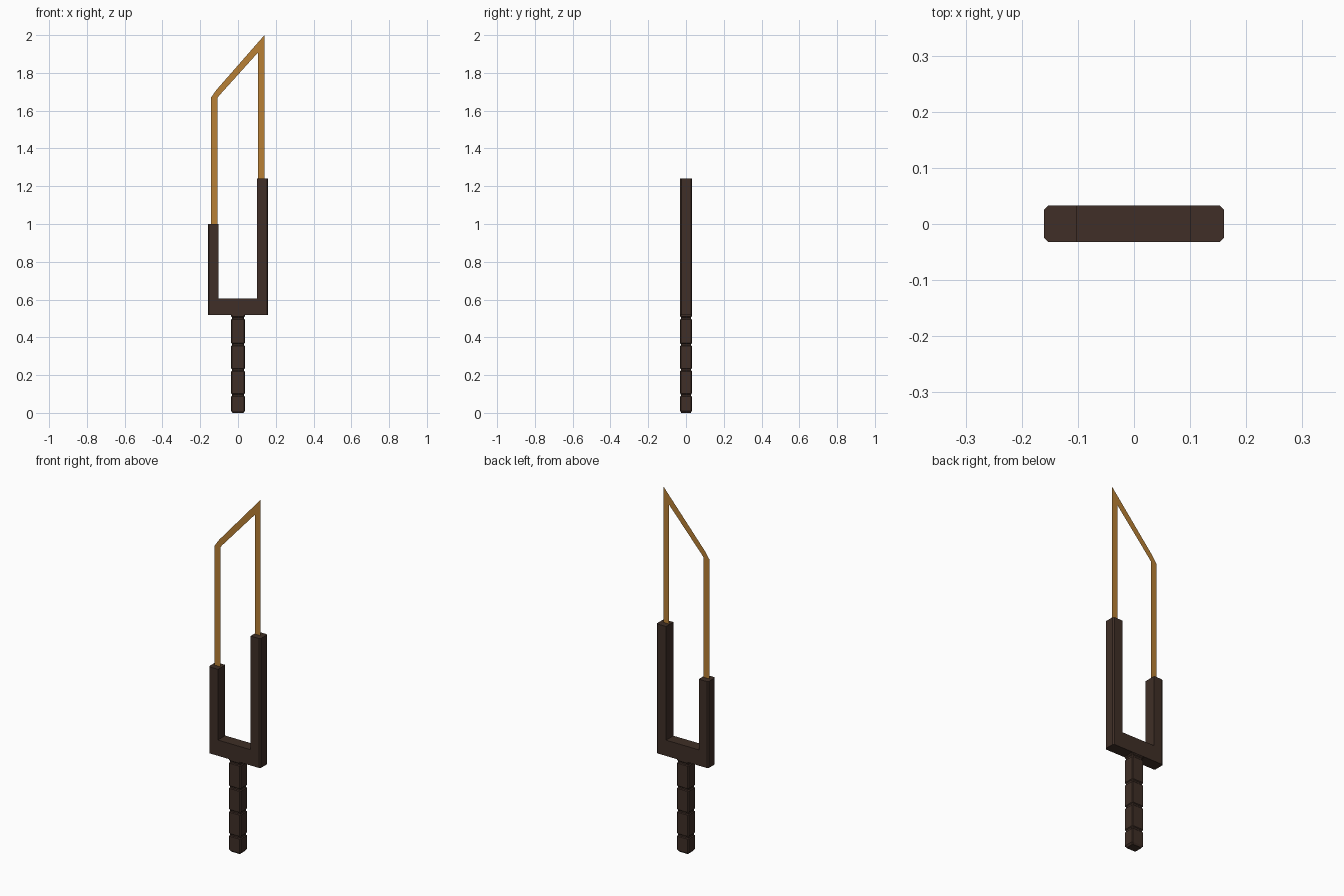
import bpy, bmesh

if "Cube" in bpy.data.objects:
    bpy.data.objects.remove(bpy.data.objects["Cube"])


def material(name, color):
    m = bpy.data.materials.new(name)
    m.diffuse_color = color
    m.use_nodes = True
    m.node_tree.nodes["Principled BSDF"].inputs["Base Color"].default_value = m.diffuse_color
    return m


def finish(bm, name, mat):
    me = bpy.data.meshes.new(name)
    bm.normal_update()
    bm.to_mesh(me)
    bm.free()
    me.materials.append(mat)
    ob = bpy.data.objects.new(name, me)
    bpy.context.collection.objects.link(ob)
    return ob


dark = material("dark_brown", (0.05, 0.028, 0.02, 1))
amber = material("amber", (0.48, 0.216, 0.035, 1))

# Handle: stacked rectangular sections, pinched at each wrap groove
sections = [(0.0, 0.8), (0.01, 1.0)]
for z in (0.094, 0.228, 0.361, 0.502):
    sections += [(z - 0.008, 1.0), (z - 0.004, 0.88), (z + 0.004, 0.88), (z + 0.008, 1.0)]
sections.append((0.53, 1.0))
bm = bmesh.new()
rings = []
for z, s in sections:
    hx, hy, c = 0.036 * s, 0.031 * s, 0.004
    pts = [(-hx + c, -hy), (hx - c, -hy), (hx, -hy + c), (hx, hy - c),
           (hx - c, hy), (-hx + c, hy), (-hx, hy - c), (-hx, -hy + c)]
    rings.append([bm.verts.new((x, y, z)) for x, y in pts])
for a, b in zip(rings, rings[1:]):
    for i in range(8):
        j = (i + 1) % 8
        bm.faces.new((a[i], a[j], b[j], b[i]))
bm.faces.new(rings[0][::-1])
bm.faces.new(rings[-1])
finish(bm, "handle", dark)

# Fork guard: uneven U profile extruded through y
profile = [(-0.16, 0.517), (0.16, 0.517), (0.16, 1.24), (0.1, 1.24),
           (0.1, 0.605), (-0.102, 0.605), (-0.102, 1.0), (-0.16, 1.0)]
bm = bmesh.new()
face = bm.faces.new([bm.verts.new((x, -0.032, z)) for x, z in profile])
ext = bmesh.ops.extrude_face_region(bm, geom=[face])
bmesh.ops.translate(bm, vec=(0, 0.065, 0),
                    verts=[v for v in ext["geom"] if isinstance(v, bmesh.types.BMVert)])
bmesh.ops.recalc_face_normals(bm, faces=bm.faces)
outer = [e for e in bm.edges if all(abs(v.co.x) > 0.155 for v in e.verts)
         and abs(e.verts[0].co.z - e.verts[1].co.z) > 0.1]
bmesh.ops.bevel(bm, geom=outer, offset=0.007, segments=1, affect='EDGES')
finish(bm, "fork_guard", dark)

# Blade outline: paper-thin slanted frame, outer and inner paths bridged
outer = [(-0.144, 0.98), (-0.144, 1.668), (-0.116, 1.708), (0.14, 2.0), (0.14, 1.22)]
inner = [(-0.109, 0.98), (-0.109, 1.668), (-0.095, 1.685), (0.106, 1.908), (0.106, 1.22)]
bm = bmesh.new()
a, b = ([bm.verts.new((x, 0, z)) for x, z in path] for path in (outer, inner))
for i in range(len(outer) - 1):
    bm.faces.new((a[i], b[i], b[i + 1], a[i + 1]))
finish(bm, "blade_frame", amber)
